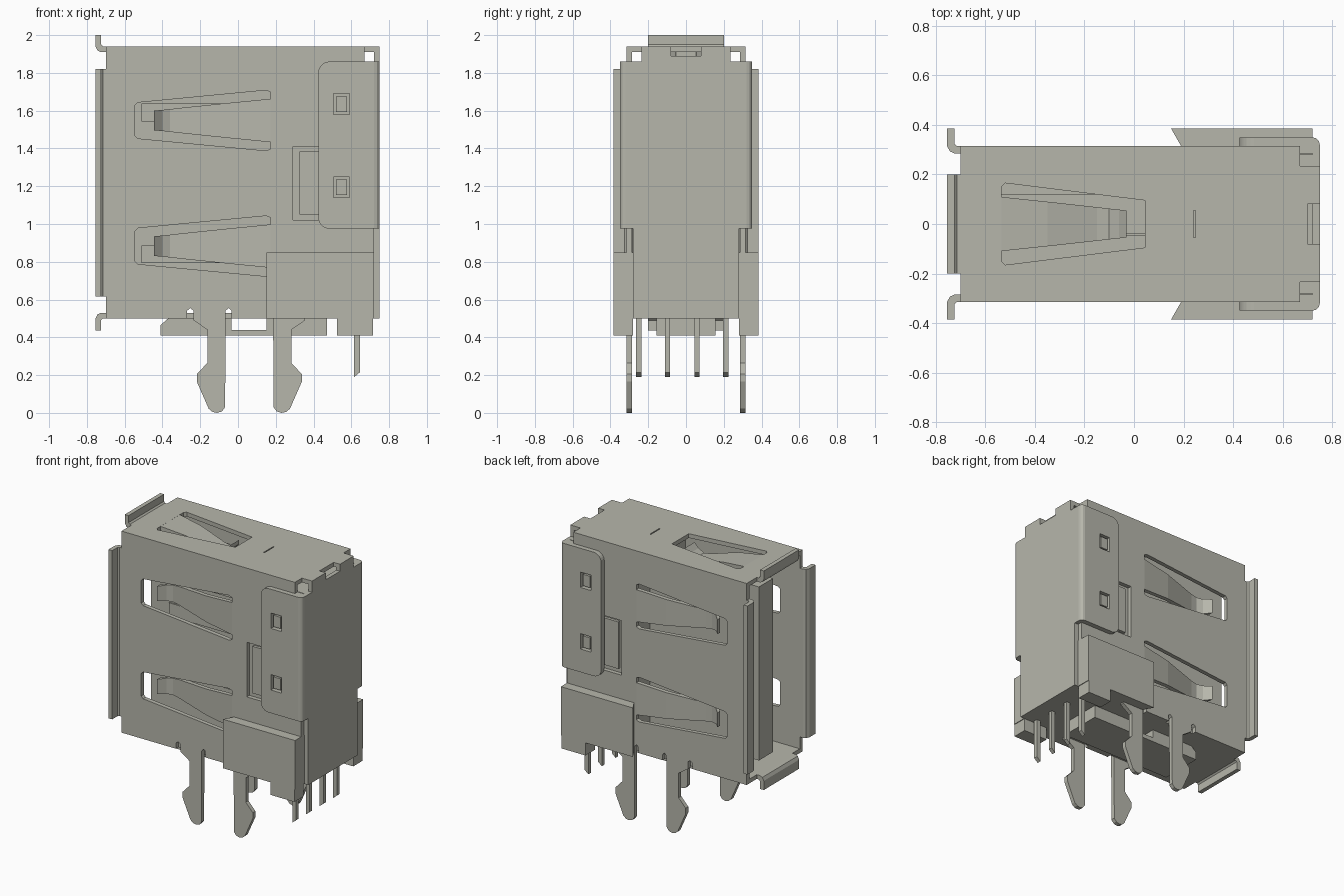
import bpy, bmesh, math

cube = bpy.data.objects.get("Cube")
if cube:
    bpy.data.objects.remove(cube)

metal = bpy.data.materials.new("warm grey metal")
metal.use_nodes = True
colour = (0.47, 0.47, 0.41, 1)
metal.diffuse_color = colour
metal.node_tree.nodes["Principled BSDF"].inputs["Base Color"].default_value = colour


def finish(name, bm):
    bmesh.ops.recalc_face_normals(bm, faces=bm.faces[:])
    mesh = bpy.data.meshes.new(name)
    bm.to_mesh(mesh)
    bm.free()
    mesh.materials.append(metal)
    obj = bpy.data.objects.new(name, mesh)
    bpy.context.collection.objects.link(obj)
    return obj


def plate(name, loops, place, d0, d1):
    """Flat outline (first loop) with holes (other loops), extruded from d0 to d1."""
    bm = bmesh.new()
    edges = []
    for loop in loops:
        vs = [bm.verts.new((u, v, d0)) for u, v in loop]
        edges += [bm.edges.new((vs[i - 1], vs[i])) for i in range(len(vs))]
    bmesh.ops.triangle_fill(bm, edges=edges, use_beauty=True)
    ext = bmesh.ops.extrude_face_region(bm, geom=bm.faces[:], use_keep_orig=True)
    for v in ext["geom"]:
        if isinstance(v, bmesh.types.BMVert):
            v.co.z = d1
    for v in bm.verts:
        v.co = place(*v.co)
    return finish(name, bm)


def box(name, x0, x1, y0, y1, z0, z1):
    return plate(name, [rect(x0, x1, y0, y1)], lambda u, v, d: (u, v, d), z0, z1)


def rect(u0, u1, v0, v1):
    return [(u0, v0), (u1, v0), (u1, v1), (u0, v1)]


def finger(name, stations, place, centre, t=0.03):
    """Tapered bent spring strip; stations are (position, depth, half width)."""
    bm = bmesh.new()
    rings = [[bm.verts.new(place(u, centre + sv * w, d + o))
              for sv, o in ((-1, 0), (1, 0), (1, t), (-1, t))] for u, d, w in stations]
    for a, b in zip(rings, rings[1:]):
        for i in range(4):
            j = (i + 1) % 4
            bm.faces.new((a[i], a[j], b[j], b[i]))
    bm.faces.new(rings[0])
    bm.faces.new(rings[-1])
    return finish(name, bm)


def side(s):
    return lambda u, v, d: (u, s * d, v)


def flat(u, v, d):
    return (u, v, d)


# Side wall outline with relief notches and the two barbed board legs
leg = [(-.27, .5), (-.27, .54), (-.2525, .555), (-.235, .54), (-.235, .49),
       (-.162, .44), (-.162, .265), (-.218, .205), (-.218, .165), (-.155, .022),
       (-.135, .005), (-.11, 0), (-.085, .008), (-.068, .03), (-.066, .54),
       (-.05, .555), (-.035, .54), (-.035, .5)]
leg_mirror = [(.12 - x, z) for x, z in reversed(leg)]
wall = [(-.70, .5)] + leg + leg_mirror + [(.72, .5), (.72, 1.86), (.67, 1.86),
                                          (.67, 1.94), (-.70, 1.94)]


def slot(c):
    return [(-.545, c - .08), (-.53, c - .095), (.15, c - .16), (.172, c - .15),
            (.172, c + .15), (.15, c + .16), (-.53, c + .095), (-.545, c + .08)]


# Outline of the wrap-around flap, rounded at its free corners
flap = [(.72, .975), (.72, 1.86)]
for cx, cz, a0 in ((.485, 1.80, 90), (.485, 1.035, 180)):
    for i in range(7):
        a = math.radians(a0 + i * 15)
        flap.append((cx + .06 * math.cos(a), cz + .06 * math.sin(a)))
nubs = (1.635, 1.195)

# Curled lip section: (x, outward offset from the inner wall surface)
lip = [(-.70, 0), (-.725, 0), (-.743, .008), (-.755, .03), (-.755, .10),
       (-.725, .10), (-.725, .04), (-.715, .03), (-.70, .03)]

for s, label in ((-1, "front"), (1, "back")):
    P = side(s)
    plate(label + "_shell_wall", [wall, slot(1.548), slot(.883),
          rect(.29, .46, 1.02, 1.41)], P, .285, .315)
    for i, c in enumerate((1.548, .883)):
        finger(f"{label}_spring_{i}", [(.175, .285, .115), (-.05, .26, .093),
               (-.31, .195, .066), (-.36, .19, .06), (-.40, .205, .056),
               (-.445, .25, .052)], P, c)
    plate(label + "_cover_flap", [flap] + [rect(.505, .59, z - .055, z + .055)
          for z in nubs], P, .315, .35)
    for z in nubs:
        plate(label + "_lock_nub", [rect(.519, .576, z - .041, z + .041)], P, .31, .343)
    # Rounded bend between the flap and the rear cover
    plate(label + "_cover_bend", [[(.72, s * .35), (.735, s * .346), (.746, s * .335),
          (.75, s * .32), (.72, s * .315)]], flat, .975, 1.86)
    # Latch seen in the wall window
    plate(label + "_latch", [rect(.325, .46, 1.05, 1.385)], P, .26, .30)
    # Lower housing wing and foot
    plate(label + "_housing_wing", [[(.15, s * .385), (.72, s * .385), (.72, s * .28),
          (.215, s * .28), (.19, s * .315)]], flat, .5, .85)
    plate(label + "_housing_foot", [rect(.525, .715, .41, .5)], P, .28, .385)
    plate(label + "_lip", [[(x, s * (.285 + o)) for x, o in lip]], flat, .615, 1.82)

# Shell roof with its reversed spring, and shell floor
roof = [(-.70, -.285), (.67, -.285), (.67, -.235), (.72, -.235), (.72, -.08),
        (.70, -.08), (.70, .08), (.72, .08), (.72, .235), (.67, .235),
        (.67, .285), (-.70, .285)]
roof_slot = [(-.535, -.15), (-.52, -.165), (.045, -.095), (.045, .095),
             (-.52, .165), (-.535, .15)]
plate("shell_roof", [roof, roof_slot, rect(.24, .248, -.055, .055)], flat, 1.91, 1.94)
finger("roof_spring", [(-.54, 1.91, .11), (-.35, 1.885, .09), (-.15, 1.83, .068),
       (-.10, 1.825, .062), (-.06, 1.85, .058), (-.03, 1.885, .054)], flat, 0)
box("shell_floor", -.70, .72, -.285, .285, .5, .53)

# Roof and floor lips
plate("roof_lip", [[(x, 1.91 + min(o, .09)) for x, o in lip]],
      lambda u, v, d: (u, d, v), -.2, .2)
plate("floor_lip", [[(x, .53 - min(o, .095)) for x, o in lip]],
      lambda u, v, d: (u, d, v), -.2, .2)

# Rear cover plate, stepped and notched
half = [(.28, .5), (.28, .975), (.32, .975), (.32, 1.86), (.235, 1.86),
        (.235, 1.94), (.08, 1.94), (.08, 1.89)]
cover = half + [(-y, z) for y, z in reversed(half)]
plate("rear_cover", [cover], lambda u, v, d: (d, u, v), .72, .75)

# Insulator core and tongue
box("insulator_core", .2, .72, -.28, .28, .5, 1.86)
box("tongue", -.66, .2, -.04, .12, .59, 1.83)
for i, z in enumerate((1.59, 1.33, 1.10, .84)):
    box(f"contact_{i}", -.51, .2, -.049, -.04, z - .047, z + .047)

# Raised key under the floor, bridged by a thin strip
key = [(-.37, .5), (-.41, .465), (-.41, .41), (.47, .41), (.47, .5),
       (.15, .5), (.15, .44), (-.035, .44), (-.035, .5)]
plate("floor_key", [key], lambda u, v, d: (u, d, v), -.155, .155)

# Solder pins with slanted tips
for i, y in enumerate((-.25, -.098, .058, .21)):
    plate(f"solder_pin_{i}", [[(.615, .5), (.615, .19), (.645, .215), (.645, .5)]],
          lambda u, v, d: (u, d, v), y - .014, y + .014)
